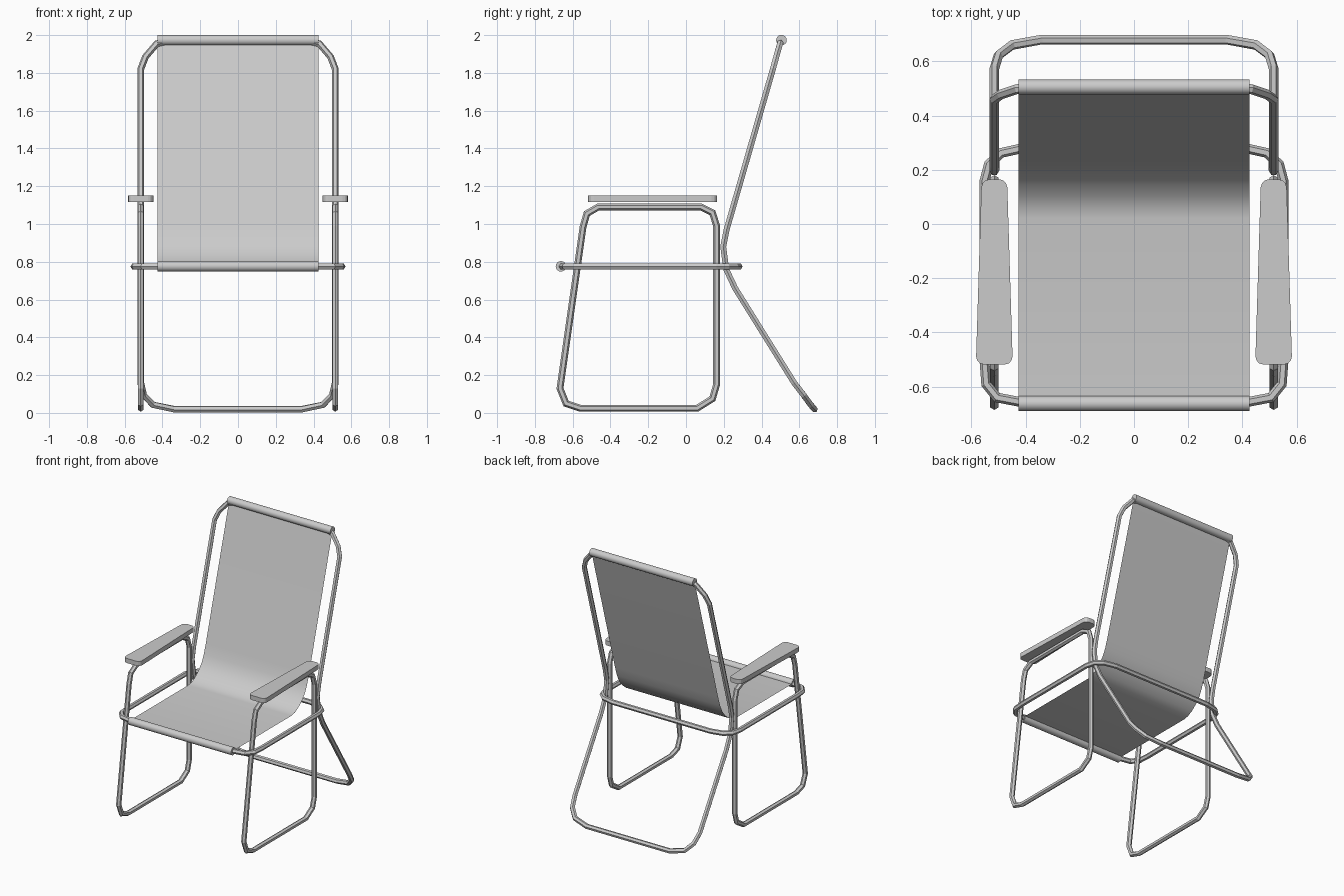
import bpy, bmesh
from math import cos, sin, pi
from mathutils import Vector, Matrix

if "Cube" in bpy.data.objects:
    bpy.data.objects.remove(bpy.data.objects["Cube"])


def finish(name, bm, smooth=False):
    bmesh.ops.recalc_face_normals(bm, faces=bm.faces[:])
    me = bpy.data.meshes.new(name)
    bm.to_mesh(me)
    bm.free()
    for p in me.polygons:
        p.use_smooth = smooth
    ob = bpy.data.objects.new(name, me)
    bpy.context.collection.objects.link(ob)
    return ob


def tube(name, pts, normals, r=0.018, sides=6):
    """Closed loop of mitred low-poly tube; normals point out of the loop plane."""
    bm = bmesh.new()
    pts = [Vector(p) for p in pts]
    n = len(pts)
    rings = []
    for i, p in enumerate(pts):
        a = (p - pts[i - 1]).normalized()
        b = (pts[(i + 1) % n] - p).normalized()
        t = (a + b).normalized()
        nrm = Vector(normals[i])
        nrm = (nrm - t * nrm.dot(t)).normalized()
        side = t.cross(nrm) / max(0.6, t.dot(a))
        rings.append([bm.verts.new(p + r * (side * cos(2 * pi * k / sides) + nrm * sin(2 * pi * k / sides)))
                      for k in range(sides)])
    for i in range(n):
        q, s = rings[i], rings[(i + 1) % n]
        for k in range(sides):
            j = (k + 1) % sides
            bm.faces.new((q[k], q[j], s[j], s[k]))
    return finish(name, bm)


def mirror_path(half):
    return half + [(-x, y, z) for x, y, z in reversed(half)]


# Side frames: front leg, floor runner, rear post and arm support in one loop
side = [(-0.545, 0.985), (-0.525, 1.055), (-0.465, 1.09), (0.08, 1.09), (0.14, 1.06), (0.162, 0.99),
        (0.162, 0.15), (0.14, 0.075), (0.06, 0.025), (-0.56, 0.025), (-0.635, 0.05), (-0.667, 0.13)]
for sx, label in ((-1, "left"), (1, "right")):
    tube(label + "_side_frame", [(sx * 0.515, y, z) for y, z in side], [(1, 0, 0)] * len(side))

# Seat frame: horizontal loop
seat = mirror_path([(0.40, -0.66, 0.775), (0.505, -0.64, 0.775), (0.545, -0.59, 0.775), (0.551, -0.51, 0.775),
                    (0.551, 0.16, 0.775), (0.535, 0.22, 0.775), (0.49, 0.262, 0.775), (0.40, 0.282, 0.775)])
tube("seat_frame", seat, [(0, 0, 1)] * len(seat))

# Back frame: bent loop forming backrest posts and rear legs
half = [(0.34, 0.68, 0.02), (0.45, 0.66, 0.043), (0.50, 0.622, 0.095), (0.515, 0.572, 0.16),
        (0.515, 0.26, 0.66), (0.515, 0.213, 0.76), (0.515, 0.197, 0.88), (0.515, 0.215, 0.97),
        (0.515, 0.46, 1.82), (0.49, 0.478, 1.885), (0.43, 0.498, 1.955), (0.35, 0.504, 1.973)]
hn = []
for i in range(len(half)):
    a, b = half[max(i - 1, 0)], half[min(i + 1, len(half) - 1)]
    hn.append((0, a[2] - b[2], b[1] - a[1]))
tube("back_frame", mirror_path(half), hn + hn[::-1])

# Fabric sling: smooth sheet from front bar to top bar
bm = bmesh.new()
sling = [(-0.66, 0.78), (0.02, 0.78), (0.06, 0.787), (0.10, 0.808), (0.145, 0.845),
         (0.18, 0.888), (0.205, 0.94), (0.228, 1.01), (0.505, 1.975)]
rows = [[bm.verts.new((x, y, z)) for x in (-0.425, 0.425)] for y, z in sling]
for a, b in zip(rows, rows[1:]):
    bm.faces.new((a[0], a[1], b[1], b[0]))
finish("fabric_sling", bm, True)

# Fabric hems rolled round the front and top bars
for name, y, z in (("front_hem", -0.662, 0.776), ("top_hem", 0.505, 1.973)):
    bm = bmesh.new()
    bmesh.ops.create_cone(bm, cap_ends=True, segments=16, radius1=0.028, radius2=0.028, depth=0.85,
                          matrix=Matrix.Translation((0, y, z)) @ Matrix.Rotation(pi / 2, 4, 'Y'))
    ob = finish(name, bm)
    for p in ob.data.polygons:
        p.use_smooth = len(p.vertices) == 4

# Armrests: tapered boards with rounded corners
for sx, label in ((-1, "left"), (1, "right")):
    bm = bmesh.new()
    outline = [(-0.068, -0.518), (0.068, -0.518), (0.047, 0.165), (-0.047, 0.165)]
    f = bm.faces.new([bm.verts.new((sx * 0.515 + x, y, 1.117)) for x, y in outline])
    ext = bmesh.ops.extrude_face_region(bm, geom=[f])
    bmesh.ops.translate(bm, vec=(0, 0, 0.034), verts=[v for v in ext["geom"] if isinstance(v, bmesh.types.BMVert)])
    up = [e for e in bm.edges if abs(e.verts[0].co.z - e.verts[1].co.z) > 0.01]
    bmesh.ops.bevel(bm, geom=up, offset=0.03, segments=3, profile=0.5, affect='EDGES')
    finish(label + "_armrest", bm)
